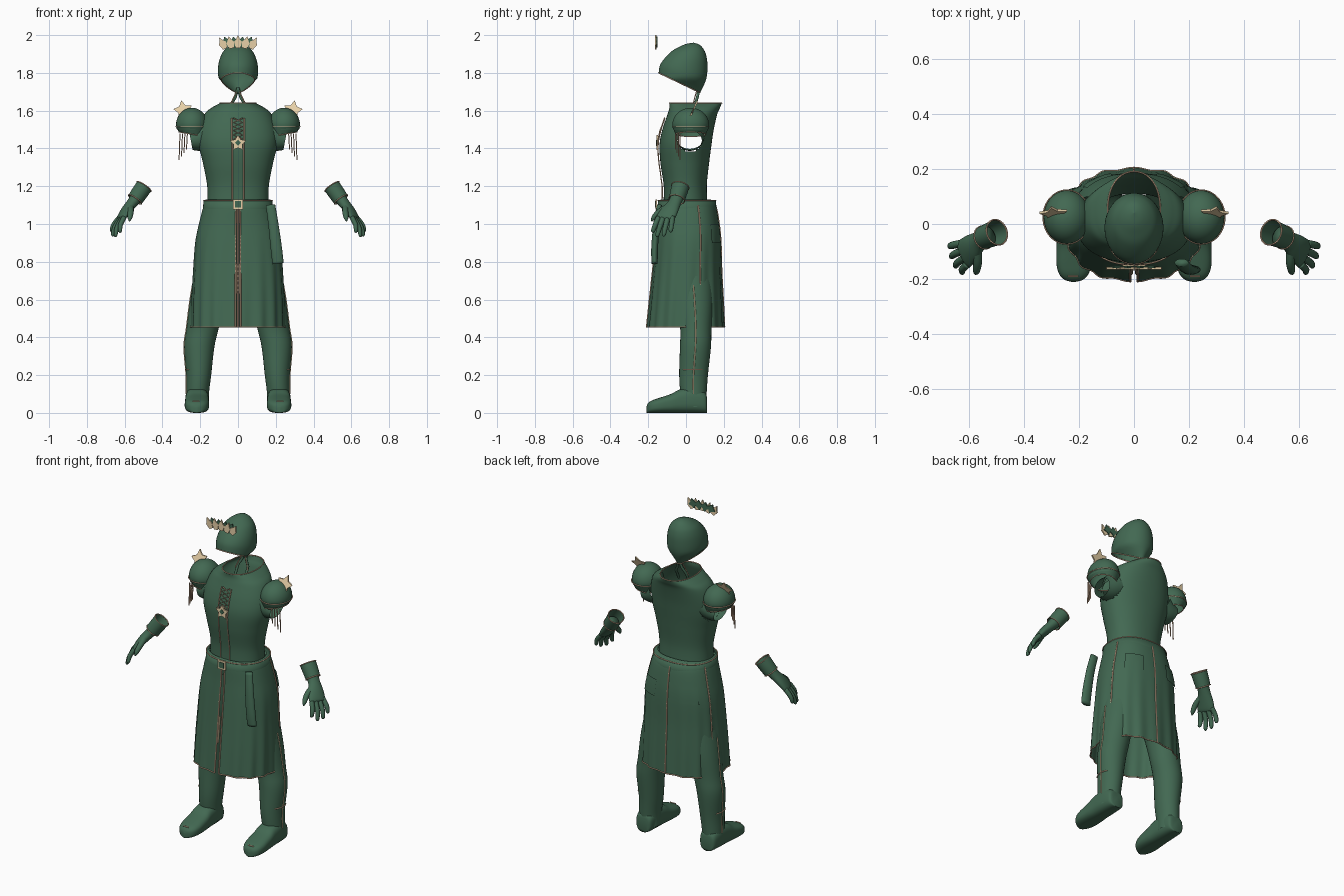
import bpy, bmesh
from math import sin, cos, pi, copysign
from mathutils import Vector as V

if "Cube" in bpy.data.objects:
    bpy.data.objects.remove(bpy.data.objects["Cube"], do_unlink=True)


def material(name, rgb):
    m = bpy.data.materials.new(name)
    m.use_nodes = True
    m.diffuse_color = (*rgb, 1)
    m.node_tree.nodes["Principled BSDF"].inputs["Base Color"].default_value = (*rgb, 1)
    return m


GREEN = material("dark green cloth", (0.055, 0.14, 0.085))
TAN = material("pale gold", (0.86, 0.68, 0.42))
BRONZE = material("bronze trim", (0.64, 0.43, 0.29))
SIDES = (("left", 1), ("right", -1))


def finish(name, bm, mat, smooth=True):
    bmesh.ops.recalc_face_normals(bm, faces=bm.faces)
    me = bpy.data.meshes.new(name)
    bm.to_mesh(me)
    bm.free()
    me.materials.append(mat)
    ob = bpy.data.objects.new(name, me)
    bpy.context.collection.objects.link(ob)
    for p in me.polygons:
        p.use_smooth = smooth


def spline(rows, steps=5):
    """Smoothly interpolate rows of parameters."""
    out = []
    for i in range(len(rows) - 1):
        four = [rows[max(0, min(len(rows) - 1, i + k))] for k in (-1, 0, 1, 2)]
        for s in range(steps):
            t = s / steps
            out.append([b + 0.5 * t * (c - a + t * (2*a - 5*b + 4*c - d + t * (3*(b - c) + d - a)))
                        for a, b, c, d in zip(*four)])
    return out + [list(rows[-1])]


def ring(c, a, b, n=48, power=2, gap=0):
    """Superellipse around c, starting at the b end."""
    pts = []
    for i in range(n + 1 if gap else n):
        t = gap + (2 * pi - 2 * gap) * i / n
        s, k = (copysign(abs(f(t)) ** (2 / power), f(t)) for f in (sin, cos))
        pts.append(V(c) + V(a) * s + V(b) * k)
    return pts


def upright(rows, **kw):
    """Rings from (front y, front z, back y, back z, half width)."""
    return [ring((0, (yf + yb) / 2, (zf + zb) / 2), (rx, 0, 0),
                 (0, (yf - yb) / 2, (zf - zb) / 2), **kw) for yf, zf, yb, zb, rx in rows]


def skin(name, rings, mat=GREEN, side=1, closed=True, caps=False, hole=None):
    bm = bmesh.new()
    vs = [[bm.verts.new((p.x * side, p.y, p.z)) for p in r] for r in rings]
    n = len(rings[0])
    for r0, r1 in zip(vs, vs[1:]):
        for i in range(n if closed else n - 1):
            j = (i + 1) % n
            bm.faces.new((r0[i], r0[j], r1[j], r1[i]))
    if caps:
        bm.faces.new(vs[0])
        bm.faces.new(vs[-1])
    if hole:
        gone = [f for f in bm.faces if hole(f.calc_center_median())]
        bmesh.ops.delete(bm, geom=gone, context='FACES')
    finish(name, bm, mat)


def tube(name, rows, wide=(0, 1, 0), side=1, caps=True, n=20):
    """Oval tube through rows of (x, y, z, half width, half depth)."""
    rows = spline(rows, 4)
    pts = [V(r[:3]) for r in rows]
    rings = []
    for i, r in enumerate(rows):
        d = (pts[min(i + 1, len(pts) - 1)] - pts[max(i - 1, 0)]).normalized()
        a = (V(wide) - d * V(wide).dot(d)).normalized()
        rings.append(ring(pts[i], a * r[3], d.cross(a) * r[4], n=n))
    skin(name, rings, side=side, caps=caps)


def cord(name, pts, r=0.003, mat=BRONZE, closed=False):
    cu = bpy.data.curves.new(name, 'CURVE')
    cu.dimensions = '3D'
    cu.bevel_depth, cu.bevel_resolution = r, 1
    sp = cu.splines.new('POLY')
    sp.points.add(len(pts) - 1)
    for q, p in zip(sp.points, pts):
        q.co = (*p, 1)
    sp.use_cyclic_u = closed
    cu.materials.append(mat)
    bpy.context.collection.objects.link(bpy.data.objects.new(name, cu))


def plate(name, outline, y, mat, thick=0.008, lean=0):
    """Flat plate facing the front from an (x, z) outline, leaning back."""
    bm = bmesh.new()
    foot = min(z for x, z in outline)
    f = bm.faces.new([bm.verts.new((x, y + lean * (z - foot), z)) for x, z in outline])
    ext = bmesh.ops.extrude_face_region(bm, geom=[f])
    bmesh.ops.translate(bm, vec=(0, thick, 0),
                        verts=[v for v in ext["geom"] if isinstance(v, bmesh.types.BMVert)])
    finish(name, bm, mat, False)


def star(x, z, r, points=5, inner=0.5, turn=0):
    return [(x + sin(turn + i * pi / points) * r * (inner if i % 2 else 1),
             z + cos(turn + i * pi / points) * r * (inner if i % 2 else 1))
            for i in range(2 * points)]


def square(r, z):
    return [(-r, z - r), (r, z - r), (r, z + r), (-r, z + r)]


# Hood: open dome with a slanted lower edge, narrowing at the nape
hood = upright(spline([(-.145, 1.80, .075, 1.695, .098), (-.138, 1.84, .108, 1.77, .107),
                       (-.115, 1.875, .113, 1.85, .1), (-.075, 1.915, .105, 1.9, .082),
                       (-.035, 1.938, .09, 1.93, .058), (0, 1.953, .07, 1.95, .03),
                       (.0395, 1.96, .0405, 1.96, .0005)]))
for p in (p for r in hood for p in r):
    p.x *= 1 - .6 * max(0, 1.77 - p.z) / .075
skin("hood", hood)
cord("hood_edge", hood[0], .003, closed=True)

# Crown of leaf points fanned out before the hood, dark leaves between
for i in range(5):
    x = (i - 2) * .041
    leaf = [(-.012, -.03), (.012, -.03), (.021, .002), (.012, .012), (0, .037), (-.012, .012), (-.021, .002)]
    c, s = cos(x * 6), sin(x * 6)
    plate(f"crown_leaf_{i}", [(x + u * c + v * s, 1.963 - abs(x) * .1 + v * c - u * s) for u, v in leaf],
          -.165, TAN)
for i in range(4):
    x = (i - 1.5) * .041
    plate(f"crown_link_{i}", star(x, 1.963, .03, 4, .6, x * 6), -.16, GREEN)

# Neck straps
for label, s in SIDES:
    cord(f"{label}_neck_strap", [(0, .07, 1.72), (.015 * s, .06, 1.67), (.033 * s, .05, 1.64),
                                 (.035 * s, .02, 1.58)], .008, GREEN)
    cord(f"{label}_neck_trim", [(.008 * s, .055, 1.70), (.026 * s, .045, 1.665), (.043 * s, .035, 1.62)])

# Torso with open collar and armholes
torso_rows = spline([(-.12, 1.09, .115, 1.09, .163), (-.118, 1.2, .11, 1.2, .163),
                     (-.135, 1.32, .122, 1.32, .185), (-.14, 1.42, .135, 1.42, .208),
                     (-.125, 1.5, .147, 1.5, .205), (-.098, 1.58, .165, 1.58, .178),
                     (-.088, 1.615, .18, 1.615, .14), (-.088, 1.64, .19, 1.64, .095)], 8)
torso = upright(torso_rows, n=96, power=2.2)
skin("tunic", torso, hole=lambda p: abs(p.x) > .1 and
     ((p.y - .02) / .068) ** 2 + ((p.z - 1.445) / .06) ** 2 < 1)
cord("collar_trim", torso[-1], closed=True)


def chest(z):
    return min(torso_rows, key=lambda r: abs(r[1] - z))[0]


# Front placket, lacing and buckle star
zs = [1.12 + .04 * i for i in range(12)]
skin("placket", [[V((x, chest(z) - .006, z)) for x in (-.03, .03)] for z in zs[:9]], closed=False)
for label, s in SIDES:
    cord(f"{label}_placket_trim", [(.03 * s, chest(z) - .008, z) for z in zs[:9]], .0035)
    cord(f"{label}_lace_cord", [(.033 * s, chest(z) - .008, z) for z in zs[8:]], .004)
    cord(f"{label}_lacing", [(.024 * s * (-1) ** i, chest(1.45 + .022 * i) - .01, 1.45 + .022 * i)
                             for i in range(6)], .0035)
plate("chest_star", star(0, 1.428, .044, 5, .55), -.157, TAN)
plate("chest_gem", star(0, 1.43, .016, 4, .7), -.16, GREEN, .004)

# Sleeves, puffed shoulders, fringes and shoulder stars
for label, s in SIDES:
    sleeve = [(.17, .02, 1.47, .08, .08), (.21, .02, 1.452, .073, .068), (.25, .02, 1.443, .064, .052)]
    tube(f"{label}_sleeve", sleeve, side=s, caps=False, n=32)
    dome = [ring((.244, .025, 1.525 + .09 * sin(e)), (.084 * cos(e), 0, 0), (0, -.097 * cos(e), 0))
            for e in [pi / 2 * (.999 - k / 12) for k in range(13)]]
    skin(f"{label}_shoulder_puff", dome + [ring((.244, .025, 1.5), (.08, 0, 0), (0, -.092, 0))], side=s)
    band = [ring((.244, .025, 1.515), (.086, 0, 0), (0, -.098, 0)),
            ring((.243, .025, 1.475), (.07, 0, .012), (0, -.08, 0))]
    skin(f"{label}_shoulder_band", band, side=s)
    for k, edge in enumerate(band):
        cord(f"{label}_band_trim_{k}", [(p.x * s, p.y, p.z) for p in edge], .0025, closed=True)
    for i in range(4):
        x, y = .268 + .013 * i, -.055 + .008 * i
        cord(f"{label}_fringe_{i}", [(x * s, y, 1.48), ((x + .005) * s, y, 1.34 + .018 * abs(i - 3))])
    plate(f"{label}_shoulder_star", [(x * s, z) for x, z in star(.29, 1.602, .053, 5, .55, .2)],
          .012, TAN, lean=.45)

# Skirt: pleated shell, open down the front
skirt = upright(spline([(-.125, 1.105, .12, 1.105, .165), (-.142, 1.1, .155, 1.1, .18), (-.15, 1.0, .175, 1.0, .207),
                        (-.16, .9, .184, .9, .226), (-.175, .75, .187, .75, .236),
                        (-.19, .6, .194, .6, .243), (-.204, .455, .2, .455, .246)], 6),
                n=144, power=2.4, gap=.03)
for r in skirt:
    drop = max(0, (1.0 - r[0].z) / .55)
    for i, p in enumerate(r):
        p.xy *= 1 + .02 * drop * cos(2 * pi * i / 9)
skin("skirt", skirt, closed=False)
for name, k in (("left_front", 0), ("right_front", 144), ("back", 72), ("left_side", 43), ("right_side", 101)):
    cord(f"{name}_skirt_trim", [r[k] for r in skirt[6:]], .0045)
for label, s in SIDES:
    cord(f"{label}_lining_trim", [(.007 * s, -.165, .79), (.009 * s, -.18, .63)], .005, TAN)
cord("hem_trim", skirt[-1], .0035)

# Pocket flaps at the back of the hips
for label, s in SIDES:
    skin(f"{label}_hip_pocket", [[V((p.x * s * 1.035, p.y * 1.035, p.z)) for p in r[52:66]]
                                 for r in skirt[12:19]], closed=False)

# Belt and square buckle
belt = upright([(-.128, 1.13, .12, 1.13, .167), (-.148, 1.125, .158, 1.125, .182),
                (-.15, 1.08, .162, 1.08, .186)], n=64, power=2.3)
skin("belt", belt)
cord("belt_trim", belt[1], closed=True)
plate("belt_buckle", square(.027, 1.104), -.162, TAN)
plate("buckle_centre", square(.017, 1.104), -.165, GREEN, .006)

# Hanging sash on the left hip
tube("sash", [(.172, -.14, 1.1, .025, .014), (.187, -.157, 1.0, .027, .016),
              (.203, -.166, .87, .03, .018), (.212, -.166, .79, .03, .016)], (1, 0, 0))

# Legs and boots
leg = [(.1, .02, 1.0, .09, .11), (.12, .03, .8, .1, .11), (.163, .045, .6, .09, .098),
       (.187, .052, .45, .085, .083), (.205, .05, .35, .08, .082), (.208, .04, .2, .066, .076),
       (.214, .04, .1, .06, .069), (.214, .045, .03, .06, .06)]
boot = spline([(.112, .03, .07), (.1, .05, .11), (.04, .06, .135), (-.03, .062, .125), (-.08, .064, .1),
               (-.14, .064, .08), (-.18, .054, .066), (-.202, .034, .05), (-.21, .008, .03)])
for label, s in SIDES:
    rows = spline(leg)
    skin(f"{label}_leg", [ring(r[:3], (r[3], 0, 0), (0, -r[4], 0)) for r in rows], side=s)
    cord(f"{label}_leg_seam", [((r[0] + r[3]) * s, r[1], r[2]) for r in rows[8:31]], .004, TAN)
    cord(f"{label}_boot_top_trim", [((.208 + .07 * cos(t / 5)) * s, .042 + .078 * sin(t / 5), .23)
                                    for t in range(-4, 4)])
    skin(f"{label}_boot", [ring((.217 - .02 * min(0, y + .1), y, h / 2), (w, 0, 0), (0, 0, h / 2), power=2.8)
                           for y, w, h in boot], side=s, caps=True)
    cord(f"{label}_toe_trim", [((.222 + x) * s, -.19, .062) for x in (-.018, .018)])

# Gloves: cuff, hand, fingers and thumb
across = V((.3, .95, 0)).normalized()
knuckle = V((.615, -.108, 1.035))
tips = [(.627, -.178, .955), (.652, -.155, .932), (.667, -.12, .935), (.673, -.082, .957)]
for label, s in SIDES:
    cuff = [(.498, -.03, 1.198, .047, .045), (.521, -.039, 1.165, .045, .044), (.545, -.049, 1.13, .042, .042)]
    tube(f"{label}_cuff", cuff, across, side=s, caps=False, n=32)
    d = (V(cuff[2][:3]) - V(cuff[0][:3])).normalized()
    a = (across - d * across.dot(d)).normalized()
    for k in (0, 2):
        rim = ring(cuff[k][:3], a * cuff[k][3], d.cross(a) * cuff[k][4])
        cord(f"{label}_cuff_trim_{k}", [(p.x * s, p.y, p.z) for p in rim], closed=True)
    tube(f"{label}_hand", [(.53, -.044, 1.15, .037, .034), (.56, -.06, 1.112, .035, .028),
                           (.59, -.085, 1.073, .047, .025), (*knuckle, .052, .018),
                           (.622, -.113, 1.025, .045, .01)], across, side=s, n=32)
    for i, tip in enumerate(tips):
        base = knuckle + across * (.026 * i - .039)
        mid = base.lerp(V(tip), .55) + V((.006, 0, .004))
        tube(f"{label}_finger_{i}", [(*base, .014, .014), (*mid, .0135, .013), (*base.lerp(V(tip), .9), .011, .01),
                                     (*tip, .003, .003)], across, side=s, n=12)
    tube(f"{label}_thumb", [(.57, -.095, 1.09, .018, .018), (.568, -.14, 1.065, .016, .016),
                            (.572, -.17, 1.035, .013, .013), (.575, -.182, 1.015, .003, .003)], (1, 0, 0), side=s, n=12)
